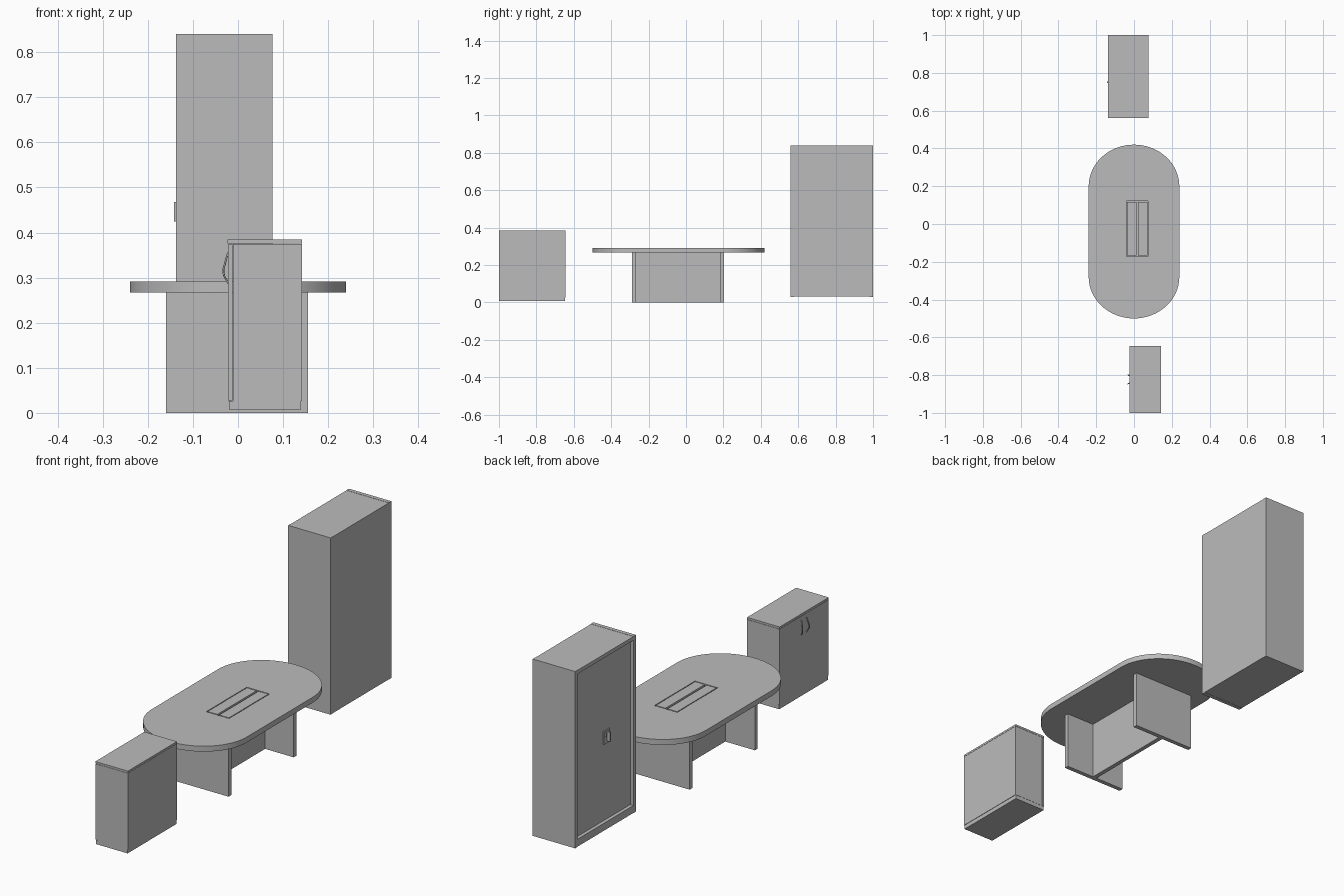
import bpy, bmesh, math

cube = bpy.data.objects.get("Cube")
if cube:
    bpy.data.objects.remove(cube, do_unlink=True)

grey = bpy.data.materials.new("office grey")
grey.use_nodes = True
GREY = (0.5, 0.5, 0.5, 1)
grey.diffuse_color = GREY
grey.node_tree.nodes["Principled BSDF"].inputs["Base Color"].default_value = GREY


def add_mesh(name, bm):
    bmesh.ops.recalc_face_normals(bm, faces=bm.faces)
    mesh = bpy.data.meshes.new(name)
    bm.to_mesh(mesh)
    bm.free()
    mesh.materials.append(grey)
    ob = bpy.data.objects.new(name, mesh)
    bpy.context.collection.objects.link(ob)
    return ob


def box(name, x, y, z):
    """Box from (min, max) pairs on each axis."""
    bm = bmesh.new()
    bmesh.ops.create_cube(bm, size=1)
    for v in bm.verts:
        v.co = [lo + (c + 0.5) * (hi - lo) for c, (lo, hi) in zip(v.co, (x, y, z))]
    return add_mesh(name, bm)


def tube(name, points, radius):
    """Smooth round bar through the points."""
    cu = bpy.data.curves.new(name, "CURVE")
    cu.dimensions = "3D"
    cu.bevel_depth = radius
    cu.bevel_resolution = 2
    cu.use_fill_caps = True
    sp = cu.splines.new("BEZIER")
    sp.bezier_points.add(len(points) - 1)
    for bp, p in zip(sp.bezier_points, points):
        bp.co = p
        bp.handle_left_type = bp.handle_right_type = "AUTO"
    cu.materials.append(grey)
    ob = bpy.data.objects.new(name, cu)
    bpy.context.collection.objects.link(ob)


# Table top: straight sides with rounded ends
TOP = 0.292
bm = bmesh.new()
ring = []
N = 32
for end, sign in ((0.2, 1), (-0.28, -1)):
    for i in range(N + 1):
        a = math.pi * i / N
        ring.append(bm.verts.new((sign * 0.24 * math.cos(a),
                                  end + sign * 0.22 * math.sin(a), 0.267)))
face = bm.faces.new(ring)
ext = bmesh.ops.extrude_face_region(bm, geom=[face])
for v in ext["geom"]:
    if isinstance(v, bmesh.types.BMVert):
        v.co.z = TOP
table_top = add_mesh("table_top", bm)
bpy.context.view_layer.objects.active = table_top
table_top.select_set(True)
bpy.ops.object.shade_smooth_by_angle(angle=math.radians(30))

# Cable recess with two flaps and a slot between them
cutter = box("recess_cutter", (-0.041, 0.075), (-0.172, 0.122), (0.28, 0.32))
cutter.hide_render = True
cutter.hide_viewport = True
cut = table_top.modifiers.new("recess", "BOOLEAN")
cut.operation = "DIFFERENCE"
cut.solver = "EXACT"
cut.object = cutter
for side, x in (("right", (-0.037, 0.012)), ("left", (0.022, 0.071))):
    box(side + "_cable_flap", x, (-0.167, 0.117), (0.28, TOP))

# Table legs and the panel joining them
for name, y in (("front_leg", -0.29), ("back_leg", 0.182)):
    box(name, (-0.16, 0.155), (y, y + 0.02), (0, 0.267))
box("centre_panel", (-0.01, 0.01), (-0.27, 0.182), (0, 0.267))

# Tall cabinet: carcass, with doors set back on the -x side
X0, X1, Y0, Y1, Z0, Z1 = -0.138, 0.077, 0.56, 1.0, 0.03, 0.84
T = 0.018
MID = (Y0 + Y1) / 2
INNER = (Y0 + T, Y1 - T)
box("tall_front_side", (X0, X1), (Y0, Y0 + T), (Z0, Z1))
box("tall_back_side", (X0, X1), (Y1 - T, Y1), (Z0, Z1))
box("tall_top", (X0, X1), INNER, (Z1 - T, Z1 - 0.001))
box("tall_bottom", (X0, X1), INNER, (Z0 + 0.001, Z0 + 0.035))
box("tall_rear_panel", (X1 - 0.01, X1), INNER, (Z0 + 0.035, Z1 - T))
for name, y in (("tall_front_door", (INNER[0], MID - 0.001)),
                ("tall_back_door", (MID + 0.001, INNER[1]))):
    box(name, (X0 + 0.015, X0 + 0.027), y, (Z0 + 0.036, Z1 - T - 0.002))

# Latch on the tall cabinet
DOOR = X0 + 0.015
box("latch_plate", (DOOR - 0.004, DOOR), (0.732, 0.775), (0.415, 0.475))
box("latch_grip", (-0.142, DOOR), (0.746, 0.754), (0.425, 0.468))
box("latch_lock", (DOOR - 0.01, DOOR), (0.76, 0.77), (0.45, 0.465))

# Low cabinet: plinth, body, lid and two flush doors
LX0, LX1, LY0, LY1 = -0.022, 0.142, -1.0, -0.645
LMID = (LY0 + LY1) / 2
box("low_plinth", (LX0 + 0.002, LX1 - 0.002), (LY0 + 0.001, LY1 - 0.001), (0.007, 0.026))
box("low_body", (LX0 + 0.011, LX1), (LY0, LY1), (0.026, 0.375))
box("low_lid", (LX0 - 0.001, LX1), (LY0, LY1), (0.376, 0.385))
for side, s in (("front", -1), ("back", 1)):
    ys = sorted((LMID + s * 0.001, LMID + s * (LY1 - LMID)))
    box("low_%s_door" % side, (LX0, LX0 + 0.01), ys, (0.027, 0.374))
    # Bowed pull handle
    y = LMID + s * 0.018
    tube("low_%s_handle" % side,
         [(LX0, y, 0.288), (LX0 - 0.01, y + s * 0.006, 0.31),
          (LX0 - 0.006, y + s * 0.004, 0.335), (LX0, y, 0.355)], 0.0022)
